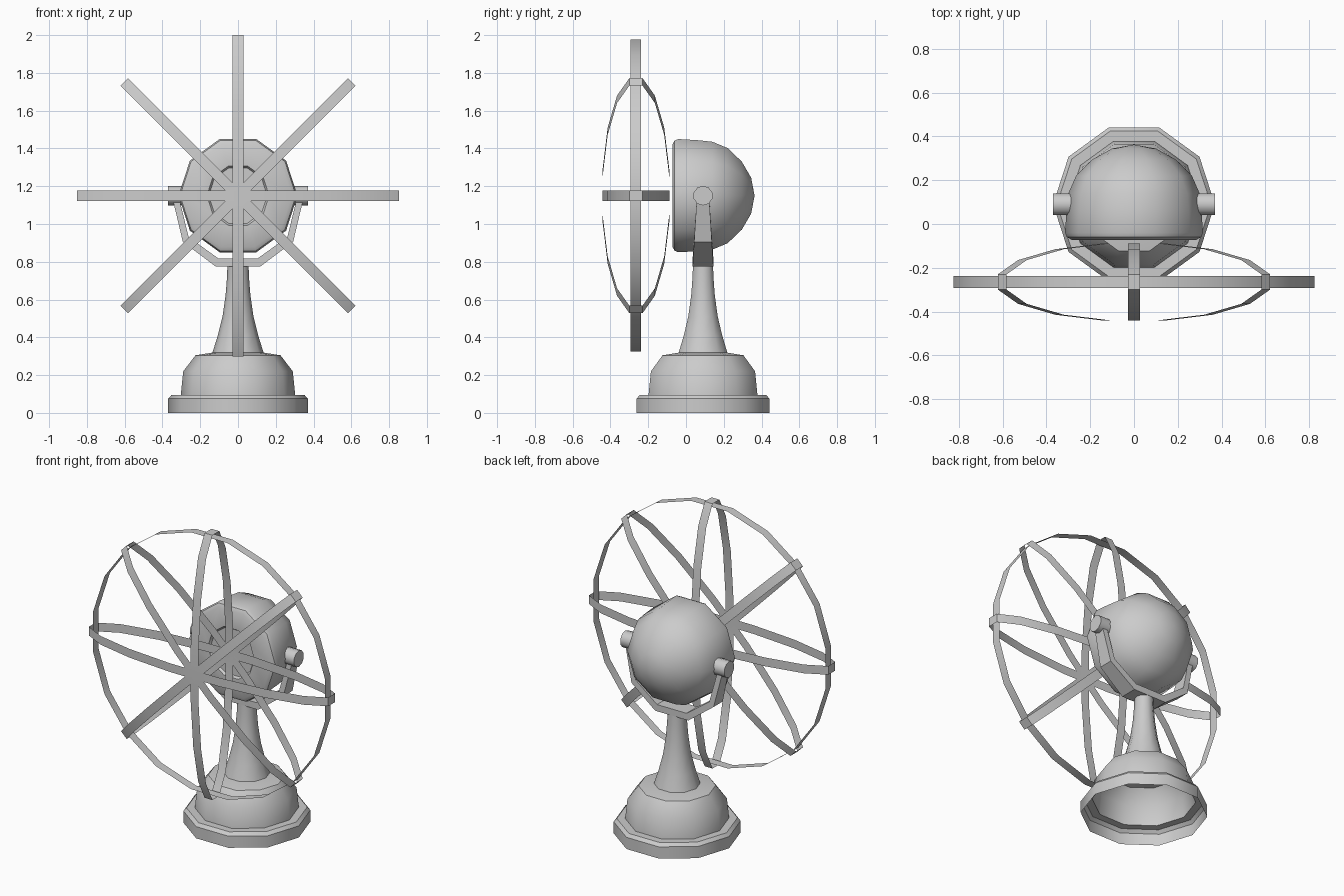
import bpy, bmesh, math
from mathutils import Vector, Matrix

if "Cube" in bpy.data.objects:
    bpy.data.objects.remove(bpy.data.objects["Cube"], do_unlink=True)

GREY = (0.6, 0.6, 0.6, 1)
metal = bpy.data.materials.new("grey_metal")
metal.use_nodes = True
metal.diffuse_color = GREY
metal.node_tree.nodes["Principled BSDF"].inputs["Base Color"].default_value = GREY

STAND_Y, HUB_Z, CAGE_Y = 0.09, 1.15, -0.265


def finish(name, bm, angle=35, normals=True):
    if normals:
        bmesh.ops.recalc_face_normals(bm, faces=bm.faces)
    mesh = bpy.data.meshes.new(name)
    bm.to_mesh(mesh)
    bm.free()
    mesh.materials.append(metal)
    obj = bpy.data.objects.new(name, mesh)
    bpy.context.collection.objects.link(obj)
    bpy.ops.object.select_all(action='DESELECT')
    obj.select_set(True)
    bpy.context.view_layer.objects.active = obj
    bpy.ops.object.shade_smooth_by_angle(angle=math.radians(angle))
    return obj


def lathe(name, profile, matrix, sides=10, angle=37):
    """Spin (radius, height) points around local z; zero radius closes a pole."""
    bm = bmesh.new()
    rings = []
    for r, h in profile:
        if r == 0:
            rings.append([bm.verts.new((0, 0, h))] * sides)
        else:
            rings.append([bm.verts.new((r * math.cos(math.tau * i / sides),
                                        r * math.sin(math.tau * i / sides), h))
                          for i in range(sides)])
    for a, b in zip(rings, rings[1:]):
        for i in range(sides):
            j = (i + 1) % sides
            corners = list(dict.fromkeys([a[i], a[j], b[j], b[i]]))
            bm.faces.new(corners)
    bm.transform(matrix)
    return finish(name, bm, angle)


def ribbon(name, points, side, angle=30):
    """Closed paper-thin band through the points, widened along side."""
    bm = bmesh.new()
    pairs = [(bm.verts.new(p - side), bm.verts.new(p + side)) for p in points]
    for a, b in zip(pairs, pairs[1:] + pairs[:1]):
        bm.faces.new((a[0], b[0], b[1], a[1]))
    return finish(name, bm, angle)


# Hollow foot with stepped rim
stand = Matrix.Translation((0, STAND_Y, 0))
lathe("base", [(0.37, 0), (0.37, 0.075), (0.352, 0.095), (0.303, 0.095),
               (0.29, 0.22), (0.225, 0.305), (0.13, 0.32), (0, 0.32)], stand)

# Flared neck
lathe("neck", [(0.135, 0.32), (0.107, 0.41), (0.082, 0.51), (0.066, 0.62),
               (0.058, 0.72), (0.056, 0.785), (0, 0.785)], stand)

# Domed motor housing, turned around the front-back axis
hub = Matrix.Translation((0, 0, HUB_Z)) @ Matrix.Rotation(-math.pi / 2, 4, 'X')
lathe("motor_housing", [(0, -0.055), (0.155, -0.055), (0.165, -0.07), (0.285, -0.072),
                        (0.307, -0.06), (0.315, -0.04), (0.309, 0.06), (0.3, 0.14),
                        (0.265, 0.22), (0.19, 0.295), (0.1, 0.345), (0, 0.363)], hub)

# Forked yoke: half a decagon, tapering towards the pivots
bm = bmesh.new()
half = [(0.118, 0.375, 0.045, 0.055), (0.292, 0.245, 0.04, 0.047), (0.35, 0, 0.035, 0.032)]
path = [(-x, d, t, w) for x, d, t, w in reversed(half)] + half
sections = []
for x, drop, thick, wide in path:
    inward = Vector((-x, 0, drop)).normalized() * thick
    outer = Vector((x, STAND_Y, HUB_Z - drop))
    across = Vector((0, wide, 0))
    sections.append([bm.verts.new(p) for p in (outer - across, outer + across,
                                               outer + inward + across, outer + inward - across)])
for a, b in zip(sections, sections[1:]):
    for i in range(4):
        j = (i + 1) % 4
        bm.faces.new((a[i], a[j], b[j], b[i]))
bm.faces.new(sections[0])
bm.faces.new(sections[-1])
finish("yoke", bm, 20)

# Pivot pins on both sides
for label, s in (("left", 1), ("right", -1)):
    turn = Matrix.Translation((0, STAND_Y, HUB_Z)) @ Matrix.Rotation(s * math.pi / 2, 4, 'Y')
    lathe(label + "_pivot_pin", [(0, 0.28), (0.052, 0.28), (0.052, 0.37), (0, 0.37)], turn)

# Cage: four elliptical bands crossing at the hub axis
centre = Vector((0, CAGE_Y, HUB_Z))
SEGMENTS = 16
for k in range(4):
    a = math.pi * k / 4
    out = Vector((math.cos(a), 0, math.sin(a)))
    side = Vector((-math.sin(a), 0, math.cos(a))) * 0.028
    points = []
    for i in range(SEGMENTS):
        t = math.tau * (i + 0.5) / SEGMENTS
        points.append(centre + out * 0.868 * math.cos(t) + Vector((0, 0.18 * math.sin(t), 0)))
    ribbon("cage_rib_%d" % (k + 1), points, side)

# Cage: outer hoop
SEGMENTS = 20
hoop = []
for i in range(SEGMENTS):
    t = math.tau * (i + 0.5) / SEGMENTS
    hoop.append(centre + Vector((math.cos(t), 0, math.sin(t))) * 0.836)
ribbon("cage_hoop", hoop, Vector((0, 0.028, 0)))
